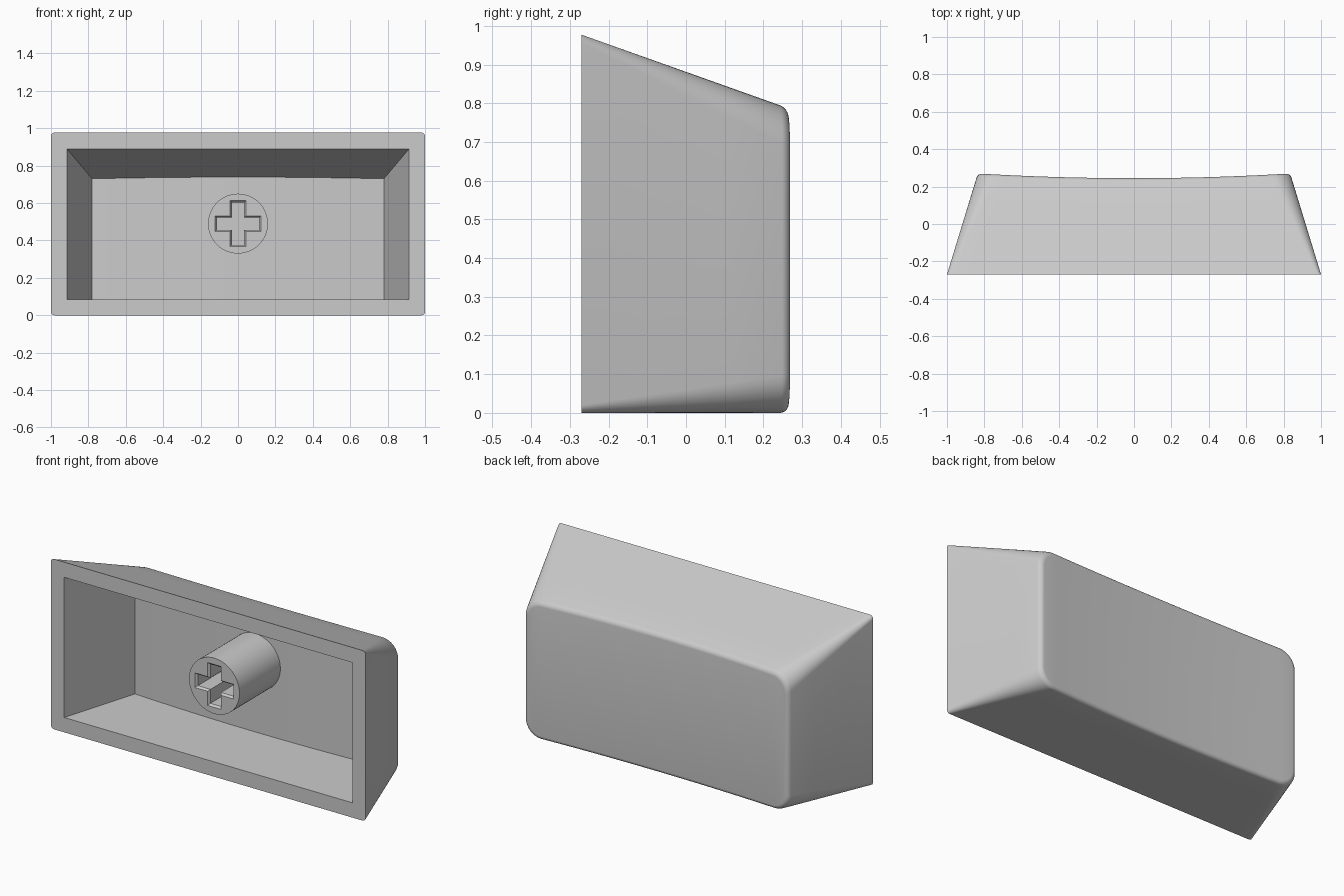
import bpy, bmesh, math
from mathutils import Vector

cube = bpy.data.objects.get("Cube")
if cube:
    bpy.data.objects.remove(cube, do_unlink=True)

FRONT, BACK = -0.27, 0.27
STEM_Z = 0.49

grey = bpy.data.materials.new("light grey plastic")
grey.use_nodes = True
colour = (0.6, 0.6, 0.6, 1)
grey.diffuse_color = colour
grey.node_tree.nodes["Principled BSDF"].inputs["Base Color"].default_value = colour


def lerp(a, b, t):
    return a + (b - a) * t


def finish(bm, name):
    bmesh.ops.remove_doubles(bm, verts=bm.verts, dist=1e-5)
    bmesh.ops.recalc_face_normals(bm, faces=bm.faces)
    mesh = bpy.data.meshes.new(name)
    bm.to_mesh(mesh)
    bm.free()
    mesh.materials.append(grey)
    obj = bpy.data.objects.new(name, mesh)
    bpy.context.collection.objects.link(obj)
    bpy.ops.object.select_all(action='DESELECT')
    obj.select_set(True)
    bpy.context.view_layer.objects.active = obj
    bpy.ops.object.shade_smooth_by_angle(angle=math.radians(30))
    return obj


def half_outline(w, r, arc=8, straight=24):
    """Left to right along one long edge: (x, distance in from the edge)."""
    pts = []
    for i in range(arc + 1):
        a = math.pi / 2 * i / arc
        pts.append((-w + r - r * math.cos(a), r - r * math.sin(a)))
    right = [(-x, d) for x, d in reversed(pts)]
    mid = [(lerp(-w + r, w - r, i / straight), 0) for i in range(1, straight)]
    return pts + mid + right


def ring(bm, t, w, r, low, high, y_end, inset=0):
    """Rounded rectangle at depth t, sagging with the dished back.
    w, r and high are (front, back) pairs."""
    half_w = lerp(*w, t) - inset
    radius = max(lerp(*r, t) - inset, 0)
    outline = half_outline(half_w, radius)

    def place(x, d, top):
        sag = 0.025 * max(0, 1 - (x / w[1]) ** 2) * t
        y = lerp(FRONT, y_end, t) - sag
        local_t = (y - FRONT) / (y_end - FRONT)
        z = lerp(*high, local_t) - inset - d if top else low + inset + d
        return bm.verts.new((x, y, z))

    bottom = [place(x, d, False) for x, d in outline]
    top = [place(x, d, True) for x, d in reversed(outline)]
    return bottom + top


def bridge(bm, a, b):
    n = len(a)
    for i in range(n):
        j = (i + 1) % n
        bm.faces.new((a[i], a[j], b[j], b[i]))


def cap(bm, loop):
    n = len(loop)
    for i in range(n // 2 - 1):
        bm.faces.new((loop[i], loop[i + 1], loop[n - 2 - i], loop[n - 1 - i]))


# Hollow shell: tapered outside with a rounded back edge, plus the cavity
bm = bmesh.new()
outer = dict(w=(1, 0.835), r=(0.02, 0.1), low=0, high=(0.977, 0.785), y_end=BACK)
inner = dict(w=(0.915, 0.78), r=(0, 0), low=0.085, high=(0.89, 0.73), y_end=0.18)
fillet, depth = 0.022, BACK - FRONT
steps = [(i / 4 * (1 - fillet / depth), 0) for i in range(4)]
for i in range(7):
    a = math.pi / 2 * i / 6
    steps.append((1 - fillet * (1 - math.sin(a)) / depth, fillet * (1 - math.cos(a))))
outside = [ring(bm, t, inset=s, **outer) for t, s in steps]
inside = [ring(bm, t, **inner) for t in (0, 1)]
for a, b in zip(outside, outside[1:]):
    bridge(bm, a, b)
bridge(bm, outside[0], inside[0])
bridge(bm, *inside)
cap(bm, outside[-1])
cap(bm, inside[-1])
finish(bm, "cap_shell")

# Round stem with a cross-shaped socket
bm = bmesh.new()


def loop_at(points, y):
    return [bm.verts.new((x, y, STEM_Z + z)) for x, z in points]


def cross(arm, half):
    corner = [(arm, -half), (arm, half), (half, half)]
    pts = []
    for k in range(4):
        for x, z in corner:
            for _ in range(k):
                x, z = -z, x
            pts.append((x, z))
    return pts


sides = 64
circle = [(0.16 * math.cos(math.tau * i / sides), 0.16 * math.sin(math.tau * i / sides))
          for i in range(sides)]
stem_y = -0.215
rim, root = loop_at(circle, stem_y), loop_at(circle, 0.2)
bridge(bm, rim, root)
bm.faces.new(root)
mouth = loop_at(cross(0.123, 0.042), stem_y)
throat = loop_at(cross(0.113, 0.033), stem_y + 0.012)
end = loop_at(cross(0.113, 0.033), stem_y + 0.22)
bridge(bm, mouth, throat)
bridge(bm, throat, end)
bm.faces.new(end)
border = [bm.edges.get((l[i - 1], l[i])) for l in (rim, mouth) for i in range(len(l))]
bmesh.ops.triangle_fill(bm, use_beauty=True, edges=border, normal=Vector((0, -1, 0)))
finish(bm, "stem")
